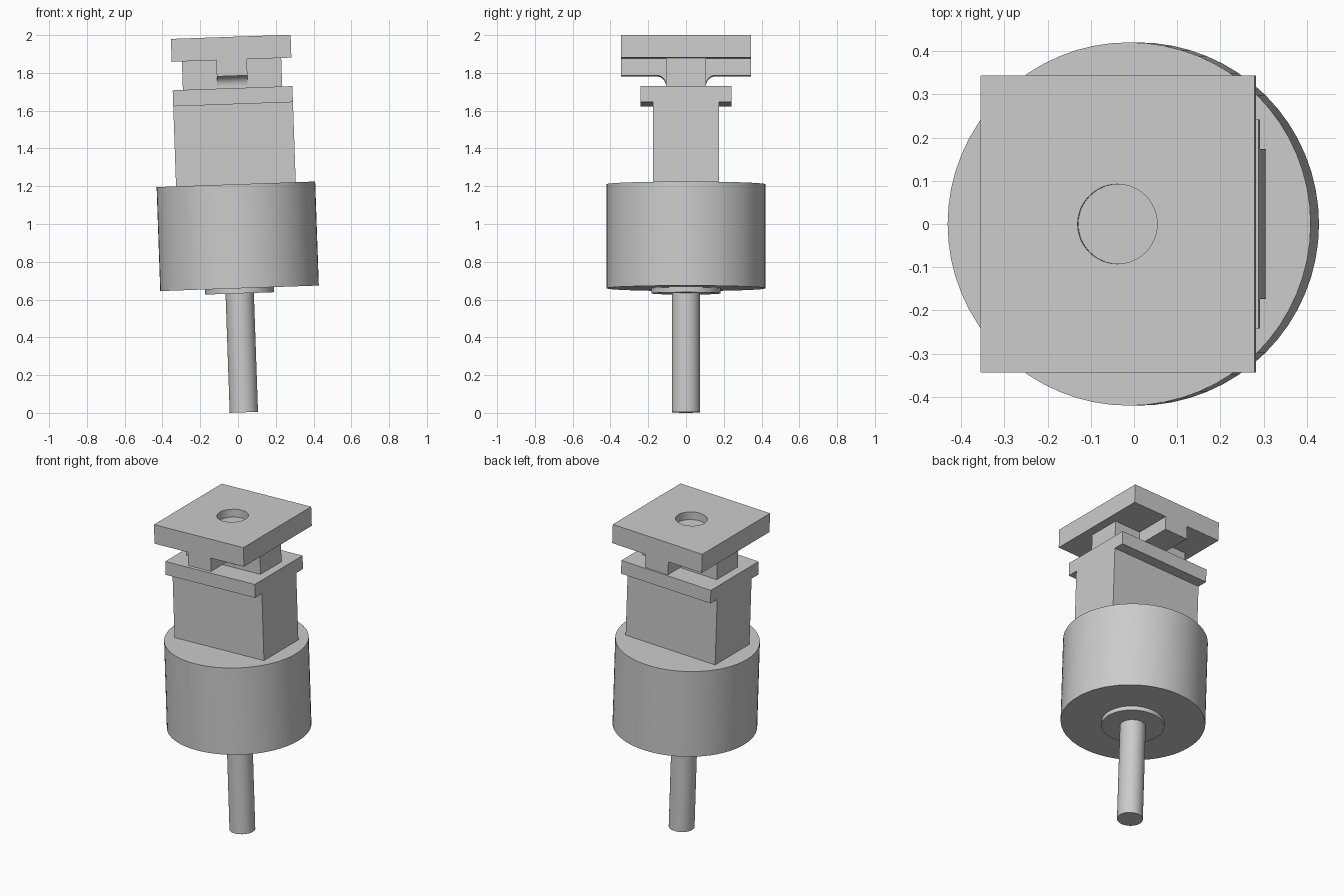
import bpy, bmesh
from math import radians, sin, cos, pi
from mathutils import Matrix, Vector

cube = bpy.data.objects.get("Cube")
if cube:
    bpy.data.objects.remove(cube, do_unlink=True)

grey = bpy.data.materials.new("plain grey")
grey.use_nodes = True
colour = (0.6, 0.6, 0.6, 1)
grey.diffuse_color = colour
grey.node_tree.nodes["Principled BSDF"].inputs["Base Color"].default_value = colour

# The whole tool leans slightly to -x about the tip of its shank
LEAN = Matrix.Translation((0.031, 0, 0.003)) @ Matrix.Rotation(radians(-2), 4, 'Y')


def finish(name, bm, smooth=False):
    bmesh.ops.recalc_face_normals(bm, faces=bm.faces)
    bm.transform(LEAN)
    mesh = bpy.data.meshes.new(name)
    bm.to_mesh(mesh)
    bm.free()
    mesh.materials.append(grey)
    obj = bpy.data.objects.new(name, mesh)
    bpy.context.collection.objects.link(obj)
    if smooth:
        bpy.ops.object.select_all(action='DESELECT')
        obj.select_set(True)
        bpy.context.view_layer.objects.active = obj
        bpy.ops.object.shade_smooth_by_angle(angle=radians(30))
    return obj


def cylinder(name, radius, bottom, top, segments=64):
    bm = bmesh.new()
    bmesh.ops.create_cone(bm, cap_ends=True, segments=segments, radius1=radius,
                          radius2=radius, depth=top - bottom,
                          matrix=Matrix.Translation((0, 0, (bottom + top) / 2)))
    return finish(name, bm, True)


def bar(name, half_profile, half_length, smooth=False):
    """Mirror a (y, z) half profile and extrude it along x."""
    outline = half_profile + [(-y, z) for y, z in reversed(half_profile)]
    bm = bmesh.new()
    face = bm.faces.new([bm.verts.new((-half_length, y, z)) for y, z in outline])
    new = bmesh.ops.extrude_face_region(bm, geom=[face])["geom"]
    bmesh.ops.translate(bm, vec=Vector((2 * half_length, 0, 0)),
                        verts=[v for v in new if isinstance(v, bmesh.types.BMVert)])
    return finish(name, bm, smooth)


# Turned lower parts
cylinder("shank", 0.075, 0, 0.64)
cylinder("collar", 0.183, 0.63, 0.67)
cylinder("round_body", 0.42, 0.657, 1.208)

# T-shaped block with an overhanging ledge
bar("ledge_block", [(0.174, 1.2), (0.174, 1.632), (0.242, 1.632), (0.242, 1.717)], 0.317)

# Tongue along x, and a cross rib along y with rounded inner corners
bar("tongue", [(0.106, 1.71), (0.106, 1.868)], 0.263)
R = 0.05
fillet = [(0.156 - R * cos(a), 1.732 + R * sin(a))
          for a in [i * pi / 16 for i in range(9)]]
bar("cross_rib", fillet + [(0.343, 1.782), (0.343, 1.868)], 0.081, True)

# Square top plate with a shallow round recess
plate = bar("top_plate", [(0.343, 1.868), (0.343, 1.989)], 0.317)
cutter = cylinder("recess_cutter", 0.092, 1.939, 2.05)
cutter.hide_render = True
cutter.hide_viewport = True
cut = plate.modifiers.new("recess", 'BOOLEAN')
cut.operation = 'DIFFERENCE'
cut.solver = 'EXACT'
cut.object = cutter
